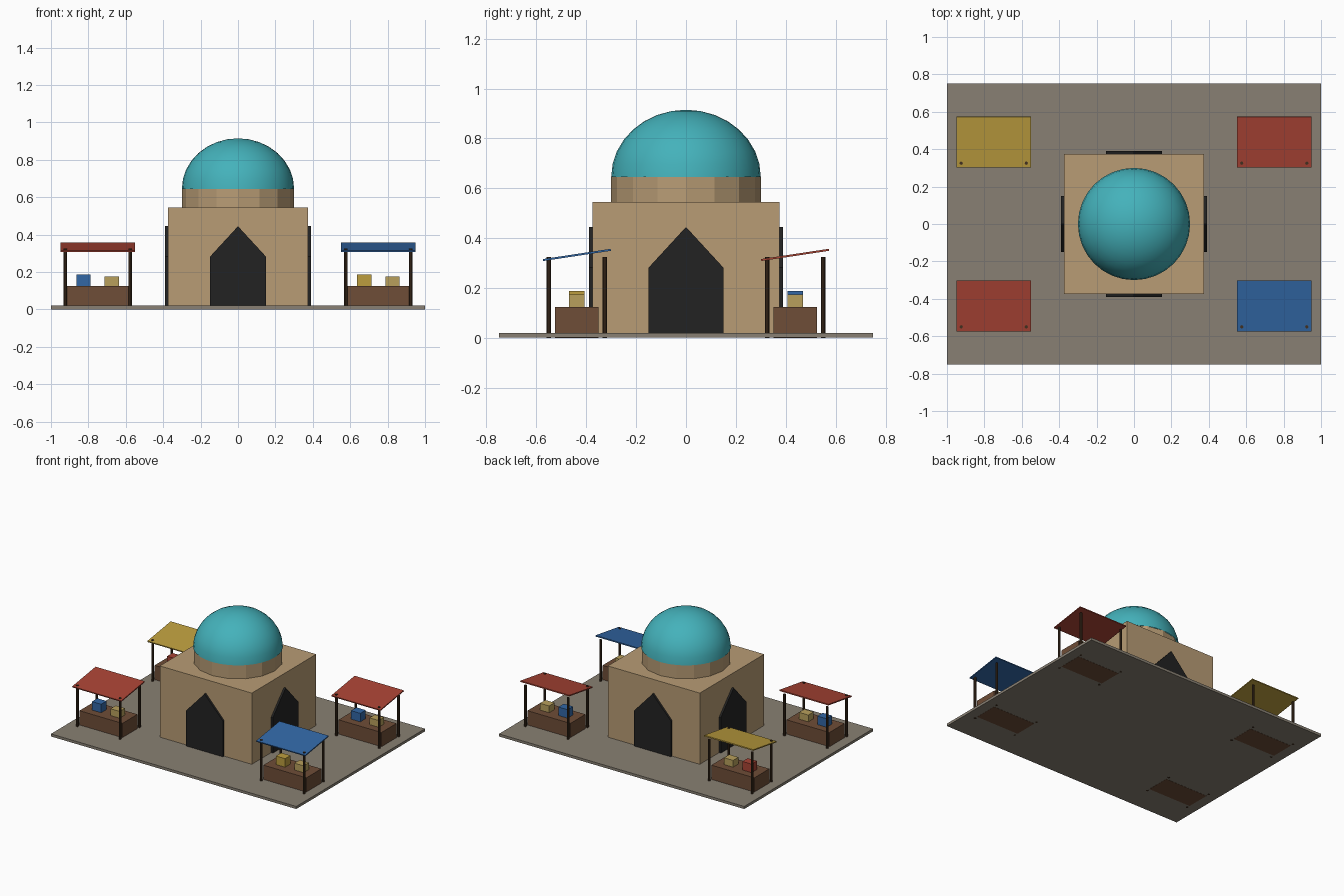
import bpy, bmesh, math
from mathutils import Matrix

if "Cube" in bpy.data.objects:
    bpy.data.objects.remove(bpy.data.objects["Cube"])


def material(name, r, g, b):
    lin = [((c / 255 + 0.055) / 1.055) ** 2.4 for c in (r, g, b)]
    m = bpy.data.materials.new(name)
    m.diffuse_color = (*lin, 1)
    m.use_nodes = True
    m.node_tree.nodes["Principled BSDF"].inputs["Base Color"].default_value = m.diffuse_color
    return m


PAVING = material("paving stone", 136, 128, 115)
WALL = material("sandstone", 184, 156, 117)
TEAL = material("teal tile", 68, 178, 187)
DARK = material("dark opening", 34, 34, 34)
WOOD = material("counter wood", 110, 77, 55)
POST = material("post wood", 64, 46, 30)
RED = material("red cloth", 168, 67, 52)
BLUE = material("blue cloth", 50, 103, 165)
YELLOW = material("yellow cloth", 188, 157, 62)
STRAW = material("straw goods", 184, 160, 92)


def finish(name, bm, mat):
    bmesh.ops.recalc_face_normals(bm, faces=bm.faces)
    me = bpy.data.meshes.new(name)
    bm.to_mesh(me)
    bm.free()
    me.materials.append(mat)
    ob = bpy.data.objects.new(name, me)
    bpy.context.collection.objects.link(ob)
    return ob


def box(name, size, loc, mat, tilt=0):
    bm = bmesh.new()
    m = Matrix.Translation(loc) @ Matrix.Rotation(tilt, 4, 'X') @ Matrix.Diagonal((*size, 1))
    bmesh.ops.create_cube(bm, size=1, matrix=m)
    return finish(name, bm, mat)


def cylinder(name, radius, z0, z1, x, y, sides, mat):
    bm = bmesh.new()
    bmesh.ops.create_cone(bm, cap_ends=True, segments=sides, radius1=radius, radius2=radius,
                          depth=z1 - z0, matrix=Matrix.Translation((x, y, (z0 + z1) / 2)))
    return finish(name, bm, mat)


# Paved base, a hair above the stall feet that show through underneath
box("paved_base", (2, 1.5, 0.019), (0, 0, 0.0105), PAVING)

# Domed hall
box("hall", (0.75, 0.75, 0.53), (0, 0, 0.28), WALL)
cylinder("drum", 0.3, 0.54, 0.645, 0, 0, 16, WALL)

# Dome: upper half of a flattened sphere
bm = bmesh.new()
bmesh.ops.create_uvsphere(bm, u_segments=32, v_segments=16, radius=0.3)
bmesh.ops.delete(bm, geom=[v for v in bm.verts if v.co.z < -0.001], context='VERTS')
bmesh.ops.transform(bm, verts=bm.verts,
                    matrix=Matrix.Translation((0, 0, 0.645)) @ Matrix.Diagonal((1, 1, 0.9, 1)))
for f in bm.faces:
    f.smooth = True
finish("dome", bm, TEAL)

# Pointed doorways, one per side
ARCH = [(-0.15, 0.02), (0.15, 0.02), (0.15, 0.282), (0, 0.445), (-0.15, 0.282)]
for i, side in enumerate(("front", "right", "back", "left")):
    bm = bmesh.new()
    face = bm.faces.new([bm.verts.new((x, -0.372, z)) for x, z in ARCH])
    ext = bmesh.ops.extrude_face_region(bm, geom=[face])["geom"]
    for v in ext:
        if isinstance(v, bmesh.types.BMVert):
            v.co.y = -0.389
    if face.is_valid and len(bm.faces) == 6:
        bm.faces.new(list(reversed([v for v in bm.verts if v.co.y > -0.38])))
    bmesh.ops.rotate(bm, verts=bm.verts, matrix=Matrix.Rotation(i * math.pi / 2, 3, 'Z'))
    finish(side + "_doorway", bm, DARK)


# Market stalls
def stall(name, cx, cy, cloth, goods):
    box(name + "_counter", (0.35, 0.175, 0.125), (cx, cy, 0.0625), WOOD)
    for sx in (-1, 1):
        for sy in (-1, 1):
            cylinder(name + "_post", 0.009, 0, 0.325, cx + sx * 0.174, cy + sy * 0.1125, 8, POST)
    box(name + "_awning", (0.4, 0.275, 0.008), (cx, cy, 0.333), cloth, 0.15)
    box(name + "_tall_goods", (0.075, 0.0625, 0.0625), (cx - 0.075, cy, 0.15625), goods)
    box(name + "_low_goods", (0.075, 0.0625, 0.05), (cx + 0.075, cy, 0.15), STRAW)


stall("front_left_stall", -0.75, -0.4375, RED, BLUE)
stall("front_right_stall", 0.75, -0.4375, BLUE, YELLOW)
stall("back_left_stall", -0.75, 0.4375, YELLOW, RED)
stall("back_right_stall", 0.75, 0.4375, RED, BLUE)
